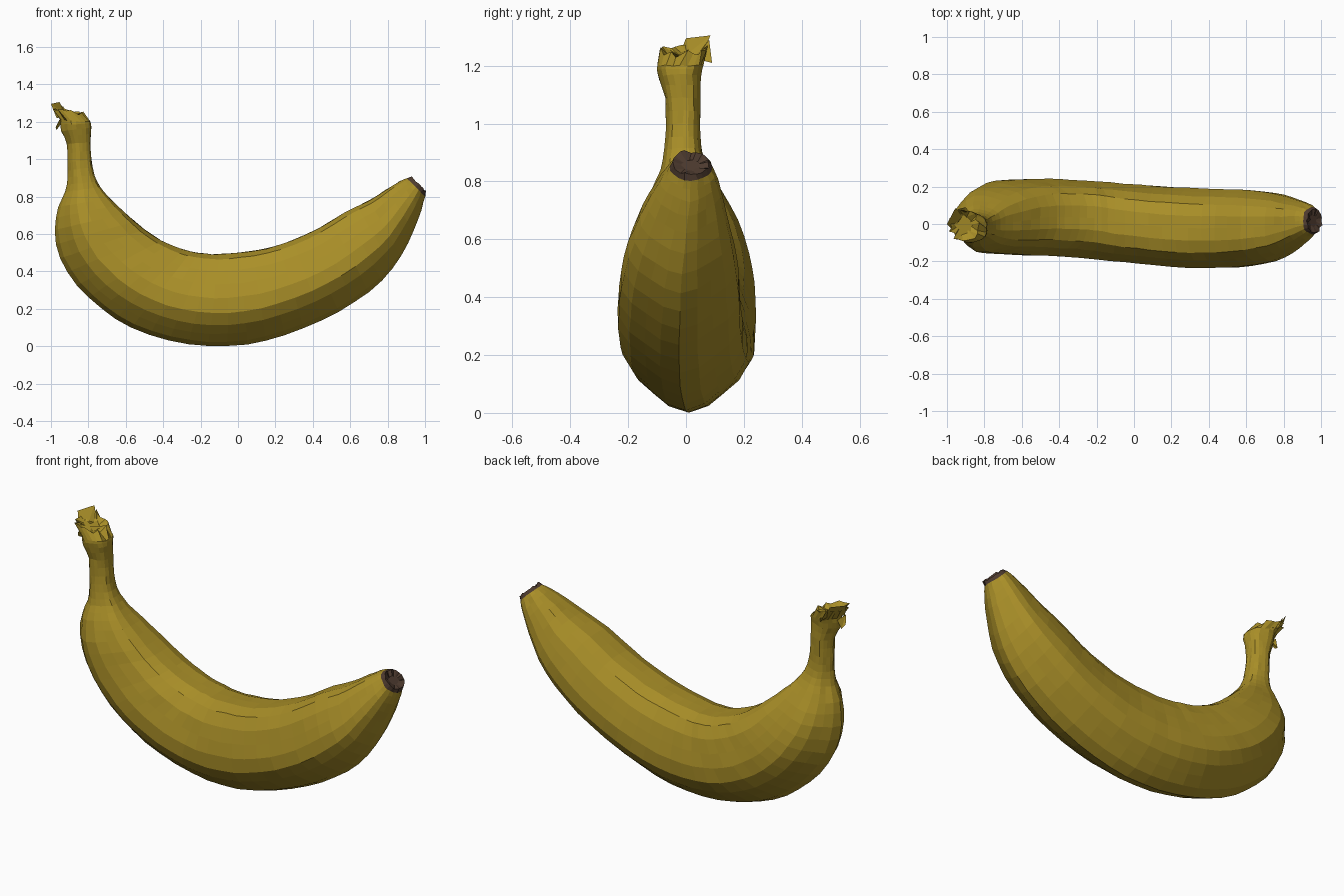
import bpy, bmesh, math, random
from mathutils import Vector

if "Cube" in bpy.data.objects:
    bpy.data.objects.remove(bpy.data.objects["Cube"])

random.seed(4)
SIDES = 20


def material(name, rgb):
    m = bpy.data.materials.new(name)
    m.diffuse_color = (*rgb, 1)
    m.use_nodes = True
    m.node_tree.nodes["Principled BSDF"].inputs["Base Color"].default_value = m.diffuse_color
    return m


yellow = material("ripe yellow peel", (0.40, 0.275, 0.021))
brown = material("dark brown tip", (0.075, 0.043, 0.028))

# Stations along the fruit: outer x, z, inner x, z, lowest y, highest y
STATIONS = [
    (-.95, 1.21, -.79, 1.20, -.10, .06),
    (-.945, 1.15, -.785, 1.17, -.095, .05),
    (-.915, 1.08, -.79, 1.09, -.072, .05),
    (-.912, .98, -.785, 1.00, -.07, .05),
    (-.912, .90, -.768, .915, -.075, .055),
    (-.925, .825, -.735, .85, -.09, .08),
    (-.96, .745, -.685, .79, -.12, .125),
    (-.98, .62, -.60, .71, -.148, .18),
    (-.95, .47, -.50, .625, -.157, .22),
    (-.86, .325, -.41, .565, -.162, .237),
    (-.73, .20, -.33, .53, -.168, .24),
    (-.57, .10, -.25, .505, -.172, .24),
    (-.37, .03, -.175, .495, -.182, .233),
    (-.16, .0, -.10, .492, -.197, .222),
    (.05, .01, .01, .50, -.212, .21),
    (.25, .06, .15, .522, -.228, .198),
    (.45, .14, .29, .565, -.235, .19),
    (.62, .235, .43, .63, -.232, .185),
    (.77, .35, .57, .715, -.215, .175),
    (.87, .48, .70, .778, -.18, .155),
    (.94, .62, .79, .835, -.13, .13),
    (.982, .73, .86, .878, -.085, .11),
    (1.0, .80, .905, .897, -.055, .09),
]


def spline(a, b, c, d, t):
    return [.5 * (2*q + (r-p)*t + (2*p-5*q+4*r-s)*t*t + (3*q-p-3*r+s)*t**3)
            for p, q, r, s in zip(a, b, c, d)]


# Five-ridged cross-section, scaled to fill -1..1 both ways
section = []
for i in range(SIDES):
    a = 2 * math.pi * i / SIDES - math.pi / 2
    r = 1 + .045 * math.cos(5 * (a + math.pi / 2))
    section.append((r * math.cos(a), r * math.sin(a)))
wide = max(abs(u) for u, v in section)
low, high = min(v for u, v in section), max(v for u, v in section)
section = [(u / wide, 2 * (v - low) / (high - low) - 1) for u, v in section]


def ring(bm, st, scale=1, shift=(0, 0, 0), rough=0):
    ox, oz, ix, iz, y0, y1 = st
    mid = Vector(((ox+ix)/2, (y0+y1)/2, (oz+iz)/2)) + Vector(shift)
    up = Vector(((ix-ox)/2, 0, (iz-oz)/2)) * scale
    side = Vector((0, (y1-y0)/2 * scale, 0))
    return [bm.verts.new(mid + up*v + side*u +
                         Vector([random.uniform(-rough, rough) for _ in range(3)]))
            for u, v in section]


def bridge(bm, a, b):
    return [bm.faces.new((a[i], a[(i+1) % SIDES], b[(i+1) % SIDES], b[i]))
            for i in range(SIDES)]


def finish(bm, name, mats):
    bmesh.ops.recalc_face_normals(bm, faces=bm.faces)
    mesh = bpy.data.meshes.new(name)
    bm.to_mesh(mesh)
    bm.free()
    for m in mats:
        mesh.materials.append(m)
    ob = bpy.data.objects.new(name, mesh)
    bpy.context.collection.objects.link(ob)


bm = bmesh.new()
# Peel: swept body and stem
path = []
last = len(STATIONS) - 1
for k in range(last):
    pts = [STATIONS[min(max(k + j, 0), last)] for j in (-1, 0, 1, 2)]
    path += [spline(*pts, 0), spline(*pts, .5)]
path.append(STATIONS[-1])
rings = [ring(bm, s, rough=.002) for s in path]
for a, b in zip(rings, rings[1:]):
    bridge(bm, a, b)

# Torn stem end: ragged lip around a shallow hollow
lip = ring(bm, (-.985, 1.275, -.835, 1.24, -.085, .075), rough=.014)
hollow = ring(bm, (-.985, 1.255, -.835, 1.22, -.085, .075), .55, rough=.012)
bridge(bm, lip, rings[0])
bridge(bm, hollow, lip)
bm.faces.new(hollow)

# Blossom end: rough brown plug
end = STATIONS[-1]
rim = ring(bm, end, .85, (.014, 0, .014), .006)
pit = ring(bm, end, .4, (.006, 0, .006), .006)
plug = bridge(bm, rings[-1], rim) + bridge(bm, rim, pit) + [bm.faces.new(pit)]
for f in plug:
    f.material_index = 1
finish(bm, "banana_body", [yellow, brown])

# Torn flaps of peel at the stem end
bm = bmesh.new()
for pts in ([(-.97, -.03, 1.22), (-.91, .05, 1.23), (-.955, .085, 1.305), (-1.0, .0, 1.295)],
            [(-.93, .04, 1.24), (-.87, .05, 1.22), (-.90, .09, 1.21), (-.94, .08, 1.29)],
            [(-.955, -.06, 1.21), (-.95, .01, 1.20), (-.97, .0, 1.155), (-.975, -.03, 1.17)]):
    vs = [bm.verts.new(p) for p in pts]
    c = sum((Vector(p) for p in pts), Vector()) / 4
    back = bm.verts.new(c + (Vector((-.9, -.01, 1.22)) - c) * .35)
    bm.faces.new(vs)
    for i in range(4):
        bm.faces.new((vs[i], vs[(i+1) % 4], back))
finish(bm, "stem_flaps", [yellow])
